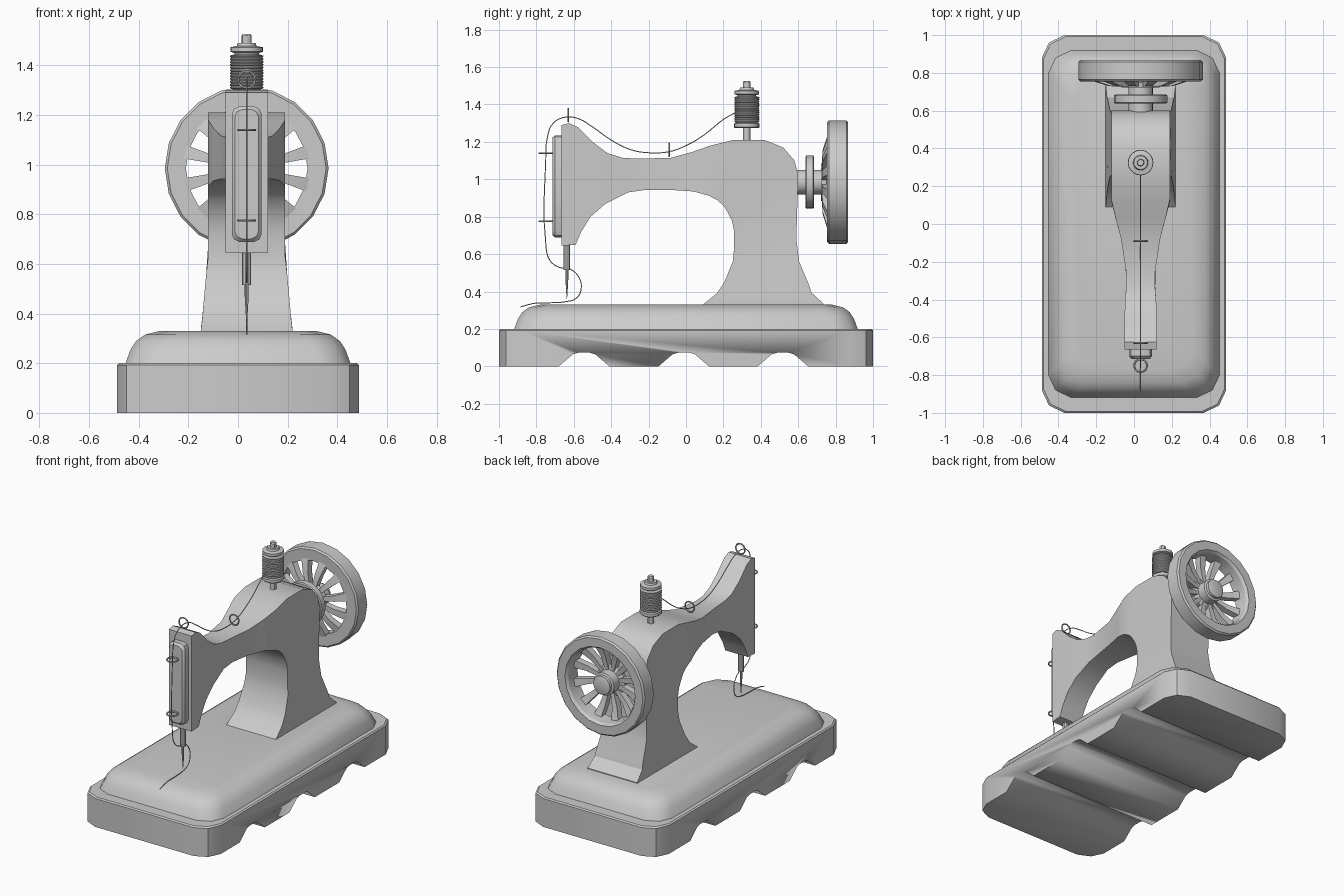
import bpy, bmesh, math
from mathutils import Matrix, Vector

if "Cube" in bpy.data.objects:
    bpy.data.objects.remove(bpy.data.objects["Cube"])

CX = 0.035      # centre line of the machine
HZ = 0.985      # height of the wheel axle


def make(name, bm, angle=30):
    bmesh.ops.recalc_face_normals(bm, faces=bm.faces)
    me = bpy.data.meshes.new(name)
    bm.to_mesh(me)
    bm.free()
    ob = bpy.data.objects.new(name, me)
    bpy.context.collection.objects.link(ob)
    bpy.ops.object.select_all(action='DESELECT')
    ob.select_set(True)
    bpy.context.view_layer.objects.active = ob
    bpy.ops.object.shade_smooth_by_angle(angle=math.radians(angle))
    return ob


def skin(bm, rings, closed=False):
    """Join rings of points into a solid; capped ends, or closed into a hoop."""
    vs = [[bm.verts.new(p) for p in r] for r in rings]
    n = len(vs[0])
    pairs = list(zip(vs, vs[1:])) + ([(vs[-1], vs[0])] if closed else [])
    for a, b in pairs:
        for i in range(n):
            j = (i + 1) % n
            bm.faces.new((a[i], a[j], b[j], b[i]))
    if not closed:
        bm.faces.new(vs[0][::-1])
        bm.faces.new(vs[-1])


def loft(name, rings, angle=30):
    bm = bmesh.new()
    skin(bm, rings)
    return make(name, bm, angle)


def rect(hx, hy, c, z):
    """Rectangle ring with two-step corners."""
    k = 0.32 * c
    q = [(hx, hy - c), (hx - k, hy - k), (hx - c, hy)]
    pts = q + [(-x, y) for x, y in q[::-1]]
    pts += [(-x, -y) for x, y in q] + [(x, -y) for x, y in q[::-1]]
    return [(x, y, z) for x, y in pts]


def lathe(name, profile, y, z, axis='Z', segs=20, closed=False):
    """Turn (radius, distance) pairs around an axis through (CX, y, z)."""
    rings = []
    for r, h in profile:
        ring = []
        for i in range(segs):
            a = math.tau * i / segs
            u, v = r * math.cos(a), r * math.sin(a)
            ring.append((CX + u, y + v, z + h) if axis == 'Z' else (CX + u, y + h, z + v))
        rings.append(ring)
    bm = bmesh.new()
    skin(bm, rings, closed)
    return make(name, bm)


# Base block with three scallops cut through the underside
base = loft("base", [rect(0.488, 1.0, 0.12, 0), rect(0.488, 1.0, 0.12, 0.192),
                     rect(0.48, 0.992, 0.12, 0.2)])
bm = bmesh.new()
for y in (-0.545, -0.012, 0.518):
    scallop = [(-0.16, -0.02), (-0.135, 0), (-0.06, 0.064), (-0.03, 0.073),
               (0.03, 0.073), (0.06, 0.064), (0.135, 0), (0.16, -0.02)]
    skin(bm, [[(x, y + dy, z) for dy, z in scallop] for x in (-0.6, 0.6)])
cutter = make("scallop_cutter", bm)
cutter.hide_render = True
mod = base.modifiers.new("scallops", 'BOOLEAN')
mod.object = cutter
mod.operation = 'DIFFERENCE'
mod.solver = 'EXACT'
bpy.context.view_layer.objects.active = base
bpy.ops.object.modifier_apply(modifier=mod.name)
bpy.data.objects.remove(cutter)

# Domed plinth
loft("plinth", [rect(0.455 - d, 0.92 - d, 0.12, z) for d, z in
                ((0, 0.195), (0.022, 0.255), (0.045, 0.29), (0.08, 0.315), (0.14, 0.33))], 40)

# Body: outer (y, z), inner (y, z), half widths, from needle head to column foot
body = [
    (-0.665, 1.29, -0.665, 0.645, .085, .085), (-0.625, 1.30, -0.59, 0.65, .085, .085),
    (-0.58, 1.28, -0.56, 0.72, .085, .085), (-0.50, 1.20, -0.51, 0.80, .085, .085),
    (-0.42, 1.14, -0.43, 0.87, .083, .083), (-0.34, 1.115, -0.31, 0.93, .077, .076),
    (-0.26, 1.11, -0.22, 0.943, .076, .08), (-0.08, 1.115, -0.08, 0.943, .103, .103),
    (0.03, 1.145, 0.04, 0.935, .132, .135), (0.13, 1.18, 0.12, 0.913, .155, .155),
    (0.25, 1.21, 0.165, 0.89, .155, .155), (0.42, 1.21, 0.20, 0.86, .155, .155),
    (0.52, 1.17, 0.225, 0.82, .155, .155), (0.58, 1.10, 0.245, 0.78, .155, .155),
    (0.60, 1.02, 0.258, 0.72, .155, .155), (0.59, 0.68, 0.257, 0.63, .155, .155),
    (0.605, 0.56, 0.25, 0.56, .163, .163), (0.66, 0.43, 0.205, 0.45, .174, .173),
    (0.67, 0.395, 0.165, 0.39, .178, .178), (0.735, 0.335, 0.09, 0.33, .185, .185),
    (0.735, 0.32, 0.09, 0.32, .185, .185)]
loft("body", [[(CX - wo, yo, zo), (CX + wo, yo, zo), (CX + wi, yi, zi), (CX - wi, yi, zi)]
              for yo, zo, yi, zi, wo, wi in body])

# Face plate on the head
plate = []
for d, y in ((0, -0.655), (0, -0.70), (0.012, -0.715)):
    plate.append([(CX + x, y, 0.962 + v) for x, v, _ in rect(0.06 - d, 0.273 - d, 0.03, 0)])
loft("face_plate", plate)

# Needle bar and needle
lathe("needle_bar", [(0.018, 0.515), (0.018, 0.67)], -0.637, 0, segs=10)
lathe("needle", [(0.001, 0.36), (0.004, 0.40), (0.008, 0.47), (0.008, 0.53)], -0.637, 0, segs=8)

# Axle with collar
lathe("axle", [(0.065, 0.58), (0.065, 0.74)], 0, HZ, 'Y')
lathe("axle_collar", [(0.135, 0.638), (0.142, 0.643), (0.142, 0.68), (0.135, 0.685)], 0, HZ, 'Y')

# Hand wheel: rim, hub and twelve dished spokes
lathe("wheel_rim", [(0.245, 0.757), (0.32, 0.755), (0.33, 0.765), (0.33, 0.857),
                    (0.32, 0.867), (0.262, 0.867), (0.25, 0.85)], 0, HZ, 'Y', 20, True)
lathe("wheel_hub", [(0.10, 0.722), (0.105, 0.75), (0.075, 0.765), (0.075, 0.825), (0.062, 0.83),
                    (0.062, 0.85), (0.05, 0.855)], 0, HZ, 'Y')
bm = bmesh.new()
for i in range(12):
    a = math.radians(15 + 30 * i)
    rad, tan = Vector((math.cos(a), 0, math.sin(a))), Vector((-math.sin(a), 0, math.cos(a)))
    rings = []
    for r, w, y0, y1 in ((0.06, 0.012, 0.725, 0.765), (0.17, 0.019, 0.73, 0.775),
                         (0.255, 0.027, 0.757, 0.805)):
        c = Vector((CX, 0, HZ)) + rad * r
        rings.append([c + tan * s * w + Vector((0, y, 0))
                      for s, y in ((-1, y0), (1, y0), (1, y1), (-1, y1))])
    skin(bm, rings)
make("wheel_spokes", bm)

# Spool pin, flanges and wound thread
SY = 0.325
lathe("spool_pin", [(0.02, 1.19), (0.02, 1.52), (0.016, 1.526)], SY, 0, segs=12)
lathe("spool", [(0.062, 1.273), (0.068, 1.279), (0.068, 1.298), (0.05, 1.305), (0.05, 1.45),
                (0.066, 1.455), (0.066, 1.473), (0.04, 1.478), (0.036, 1.49)], SY, 0)
wound = [(0.045, 1.302)]
for i in range(12):
    z = 1.305 + i * 0.0115
    wound += [(0.063, z), (0.067, z + 0.004), (0.067, z + 0.008)]
lathe("wound_thread", wound + [(0.045, 1.446)], SY, 0)

# Thread guide rings: y, z, upright or flat
for n, (y, z, upright) in enumerate(((-0.09, 1.158, True), (-0.63, 1.343, True),
                                     (-0.75, 1.14, False), (-0.75, 0.775, False))):
    r = 0.034
    prof = [(r + 0.005 * math.cos(t * math.tau / 6), 0.005 * math.sin(t * math.tau / 6))
            for t in range(6)]
    lathe(f"thread_guide_{n + 1}", prof, y, z, 'Y' if upright else 'Z', 20, True)

# Loose thread from spool to needle
path = [(0.27, 1.36), (0.2, 1.32), (0.1, 1.24), (0, 1.18), (-0.09, 1.148), (-0.2, 1.142),
        (-0.3, 1.16), (-0.4, 1.21), (-0.5, 1.28), (-0.57, 1.322), (-0.64, 1.333), (-0.71, 1.30),
        (-0.742, 1.22), (-0.75, 1.1), (-0.75, 0.66), (-0.73, 0.57), (-0.68, 0.53), (-0.62, 0.52),
        (-0.575, 0.48), (-0.56, 0.42), (-0.585, 0.365), (-0.65, 0.345), (-0.72, 0.34),
        (-0.81, 0.337), (-0.885, 0.318)]
cu = bpy.data.curves.new("thread", 'CURVE')
cu.dimensions = '3D'
cu.bevel_depth = 0.003
cu.bevel_resolution = 1
cu.resolution_u = 4
sp = cu.splines.new('BEZIER')
sp.bezier_points.add(len(path) - 1)
for p, (y, z) in zip(sp.bezier_points, path):
    p.co = (CX, y, z)
    p.handle_left_type = p.handle_right_type = 'AUTO'
bpy.context.collection.objects.link(bpy.data.objects.new("thread", cu))
